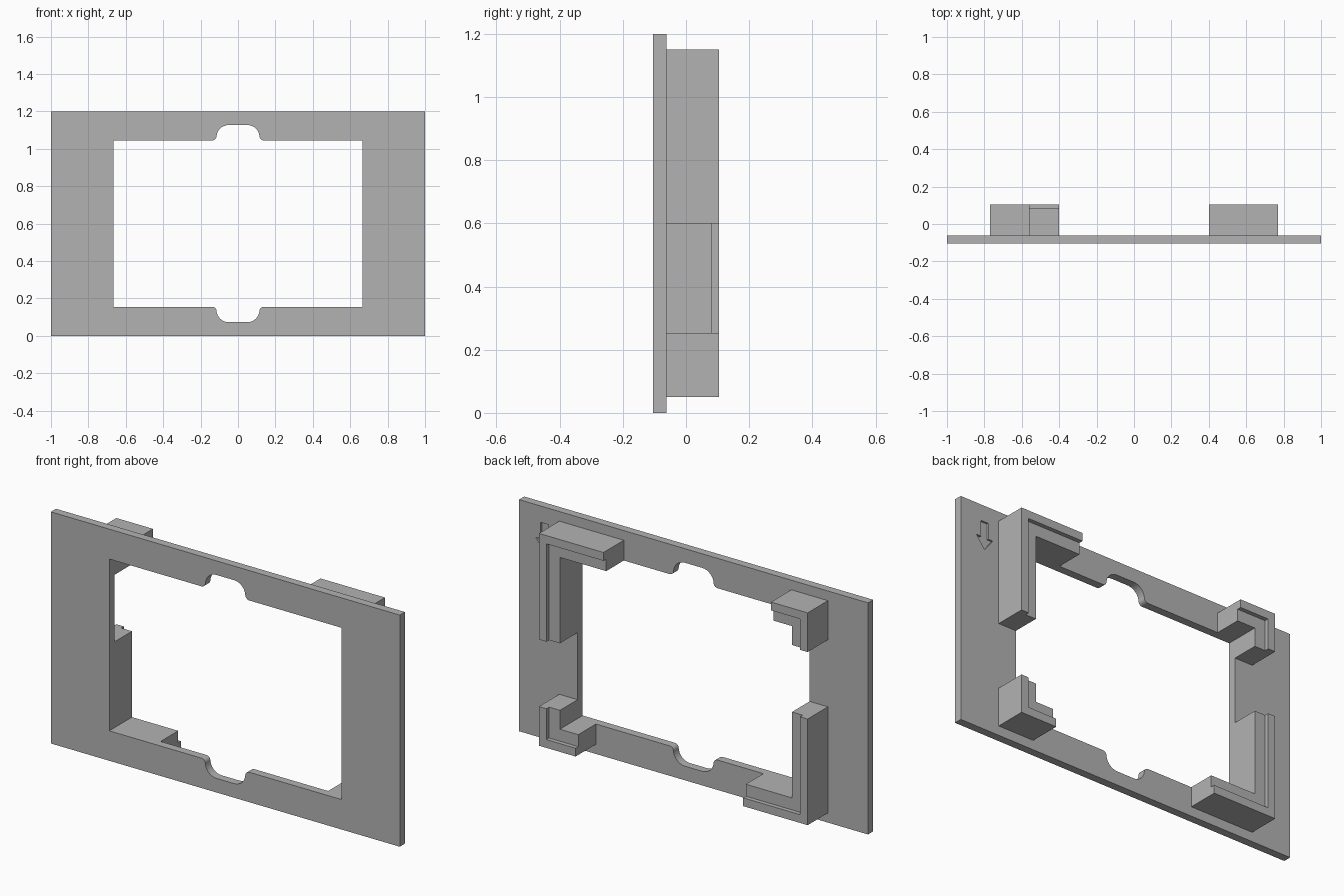
import bpy
import bmesh
from math import cos, sin, radians
from mathutils import Vector

cube = bpy.data.objects.get("Cube")
if cube:
    bpy.data.objects.remove(cube, do_unlink=True)

grey = bpy.data.materials.new("plain grey")
grey.use_nodes = True
colour = (0.45, 0.45, 0.45, 1)
grey.diffuse_color = colour
grey.node_tree.nodes["Principled BSDF"].inputs["Base Color"].default_value = colour

FRONT, PLATE_BACK, LEDGE, BACK = -0.104, -0.062, 0.082, 0.104
MID = 0.6                    # height of the centre line
HOLE_X, HOLE_Z = 0.665, 0.445
OUT_X, OUT_Z = 0.77, 0.55    # outer faces of the brackets
LIP = 0.043


def prism(name, outline, y0, y1):
    """Extrude an outline of (x, z) points from y0 to y1."""
    bm = bmesh.new()
    face = bm.faces.new([bm.verts.new((x, y0, z)) for x, z in outline])
    new = bmesh.ops.extrude_face_region(bm, geom=[face])["geom"]
    moved = [v for v in new if isinstance(v, bmesh.types.BMVert)]
    bmesh.ops.translate(bm, vec=Vector((0, y1 - y0, 0)), verts=moved)
    bmesh.ops.recalc_face_normals(bm, faces=bm.faces)
    mesh = bpy.data.meshes.new(name)
    bm.to_mesh(mesh)
    bm.free()
    mesh.materials.append(grey)
    obj = bpy.data.objects.new(name, mesh)
    bpy.context.collection.objects.link(obj)
    return obj


def apply_boolean(obj, other, operation):
    """Combine two solids and remove the second."""
    mod = obj.modifiers.new("combine", "BOOLEAN")
    mod.operation, mod.solver, mod.object = operation, "EXACT", other
    bpy.context.view_layer.objects.active = obj
    bpy.ops.object.modifier_apply(modifier=mod.name)
    bpy.data.objects.remove(other, do_unlink=True)


def arc(cx, cz, r, start, end, steps=8):
    angles = [radians(start + (end - start) * i / steps) for i in range(steps + 1)]
    return [(cx + r * cos(a), cz + r * sin(a)) for a in angles]


# Window outline: one quarter, with the rounded finger notch, mirrored
notch_x, notch_z, big, small = 0.115, 0.527, 0.065, 0.022
quarter = [(HOLE_X, HOLE_Z)]
quarter += arc(notch_x + small, HOLE_Z + small, small, 270, 180)
quarter += arc(notch_x - big, notch_z - big, big, 0, 90)
top_half = quarter + [(-x, z) for x, z in reversed(quarter)]
window = [(x, MID + z) for x, z in top_half]
window += [(x, MID - z) for x, z in reversed(top_half)]

# Face plate with the window cut through
plate = prism("face_plate", [(-1, 0), (1, 0), (1, 1.2), (-1, 1.2)], FRONT, PLATE_BACK)
apply_boolean(plate, prism("window_cutter", window, -0.3, 0.3), "DIFFERENCE")

# Shallow arrow engraved in the back of the plate
half_arrow = [(0.022, 1.115), (0.022, 1.03), (0.05, 1.03)]
arrow = half_arrow + [(0, 0.966)] + [(-x, z) for x, z in reversed(half_arrow)]
arrow = [(0.855 + x, z) for x, z in arrow]
apply_boolean(plate, prism("arrow_cutter", arrow, PLATE_BACK - 0.01, 0), "DIFFERENCE")


def corner_bracket(name, sx, sz, end_x, end_z):
    """L bracket around a window corner, with a raised lip on its outer edge."""
    def ell(thick):
        pts = [(OUT_X, OUT_Z), (end_x, OUT_Z), (end_x, OUT_Z - thick),
               (OUT_X - thick, OUT_Z - thick), (OUT_X - thick, end_z), (OUT_X, end_z)]
        return [(sx * x, MID + sz * z) for x, z in pts]

    body = prism(name, ell(OUT_X - HOLE_X), PLATE_BACK, LEDGE)
    apply_boolean(body, prism("lip", ell(LIP), LEDGE - 0.03, BACK), "UNION")


# Long and short brackets sit on opposite diagonals
LONG, SHORT = (0.4, 0.0), (0.56, 0.347)
corner_bracket("bracket_top_left", 1, 1, *LONG)
corner_bracket("bracket_bottom_right", -1, -1, *LONG)
corner_bracket("bracket_top_right", -1, 1, *SHORT)
corner_bracket("bracket_bottom_left", 1, -1, *SHORT)
